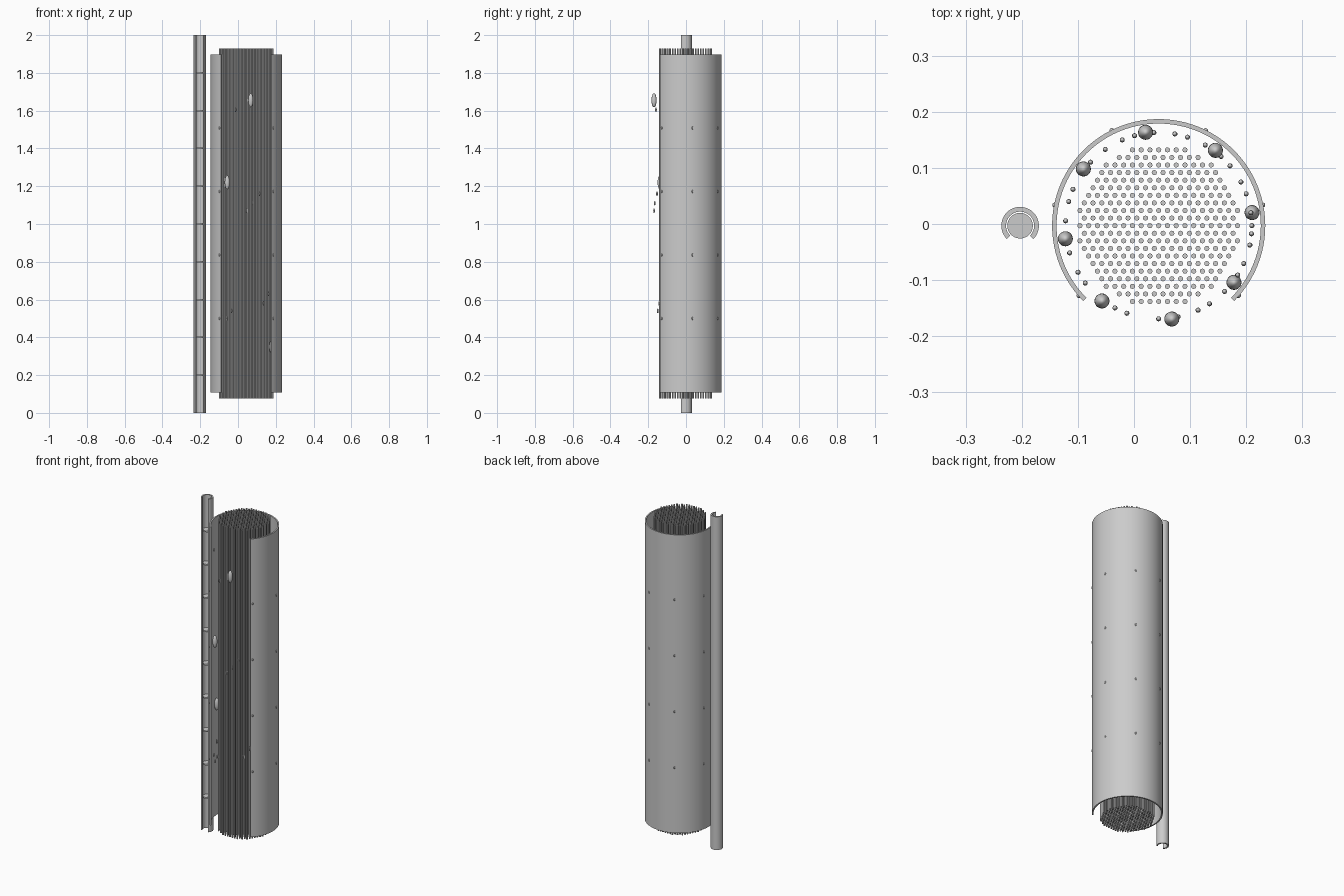
import bpy, bmesh
from math import sin, cos, radians, sqrt, hypot
from mathutils import Matrix

if "Cube" in bpy.data.objects:
    bpy.data.objects.remove(bpy.data.objects["Cube"])

CX, CY = 0.044, -0.003      # axis of the main bundle
SX = -0.203                 # axis of the side tube


def finish(name, bm, smooth=True):
    bmesh.ops.recalc_face_normals(bm, faces=bm.faces)
    me = bpy.data.meshes.new(name)
    bm.to_mesh(me)
    bm.free()
    ob = bpy.data.objects.new(name, me)
    bpy.context.collection.objects.link(ob)
    if smooth:
        bpy.ops.object.select_all(action='DESELECT')
        ob.select_set(True)
        bpy.context.view_layer.objects.active = ob
        bpy.ops.object.shade_smooth_by_angle(angle=radians(40))
    return ob


def open_tube(name, cx, cy, r_out, r_in, z0, z1, steps):
    """Thick tube wall covering 270 degrees, open towards the front."""
    bm = bmesh.new()
    rings = []
    for i in range(steps + 1):
        a = radians(-45 + 270 * i / steps)
        rings.append([bm.verts.new((cx + r * cos(a), cy + r * sin(a), z))
                      for r, z in ((r_out, z0), (r_out, z1), (r_in, z1), (r_in, z0))])
    for p, q in zip(rings, rings[1:]):
        for k in range(4):
            bm.faces.new((p[k], q[k], q[(k + 1) % 4], p[(k + 1) % 4]))
    bm.faces.new(rings[0])
    bm.faces.new(rings[-1])
    return finish(name, bm)


def add_rod(bm, x, y, z0, z1, r, sides):
    bmesh.ops.create_cone(bm, cap_ends=True, segments=sides, radius1=r, radius2=r,
                          depth=z1 - z0, matrix=Matrix.Translation((x, y, (z0 + z1) / 2)))


def add_bead(bm, radius, angle, z, rx, rz, u, v):
    a = radians(angle)
    m = Matrix.Translation((CX + radius * cos(a), CY + radius * sin(a), z))
    bmesh.ops.create_uvsphere(bm, u_segments=u, v_segments=v, radius=1,
                              matrix=m @ Matrix.Diagonal((rx, rx, rz, 1)))


# Outer sheath and side tube
open_tube("outer_sheath", CX, CY, 0.190, 0.182, 0.108, 1.898, 72)
open_tube("side_tube", SX, CY, 0.0335, 0.025, 0.0, 2.0, 36)

# Thin discs inside the side tube
bm = bmesh.new()
for i in range(1, 10):
    add_rod(bm, SX, CY, 0.2 * i - 0.004, 0.2 * i + 0.004, 0.0228, 32)
finish("side_tube_discs", bm)

# Hexagonally packed bundle of fibres
bm = bmesh.new()
S = 0.0156
for j in range(-11, 12):
    for i in range(-11, 12):
        x, y = (i + 0.5 * (j % 2)) * S, j * S * sqrt(3) / 2
        if hypot(x, y) < 0.1445:
            add_rod(bm, CX + x, CY + y, 0.075, 1.93, 0.0047, 8)
finish("fibre_bundle", bm)

# Large elongated beads around the bundle
bm = bmesh.new()
for i in range(8):
    add_bead(bm, 0.168, 8 + 45 * i, 0.35 + 0.435 * ((i + 1) % 4), 0.0134, 0.037, 20, 12)
finish("large_beads", bm)

# Small elongated beads; the front ones have known heights
front = {232: 0.50, 242: 0.54, 250: 1.605, 270: 1.07, 282: 1.11, 295: 1.16, 303: 0.58, 315: 0.63}
others = [328, 336, 348, 355, 0, 8, 20, 28, 40, 48, 60, 72, 80, 93, 105, 113,
          125, 137, 157, 165, 177, 188, 197, 210, 218]
heights = {a: (0.52, 1.07, 1.62)[i % 3] + 0.04 * (i % 4) for i, a in enumerate(others)}
bm = bmesh.new()
for a, z in {**heights, **front}.items():
    add_bead(bm, 0.166, a, z, 0.0046, 0.0125, 10, 6)
finish("small_beads", bm)

# Studs on the sheath wall
bm = bmesh.new()
for i in range(6):
    for k in range(4):
        add_bead(bm, 0.189, -41.25 + 52.5 * i, 0.5 + 0.336 * k, 0.0045, 0.008, 10, 6)
finish("sheath_studs", bm)
